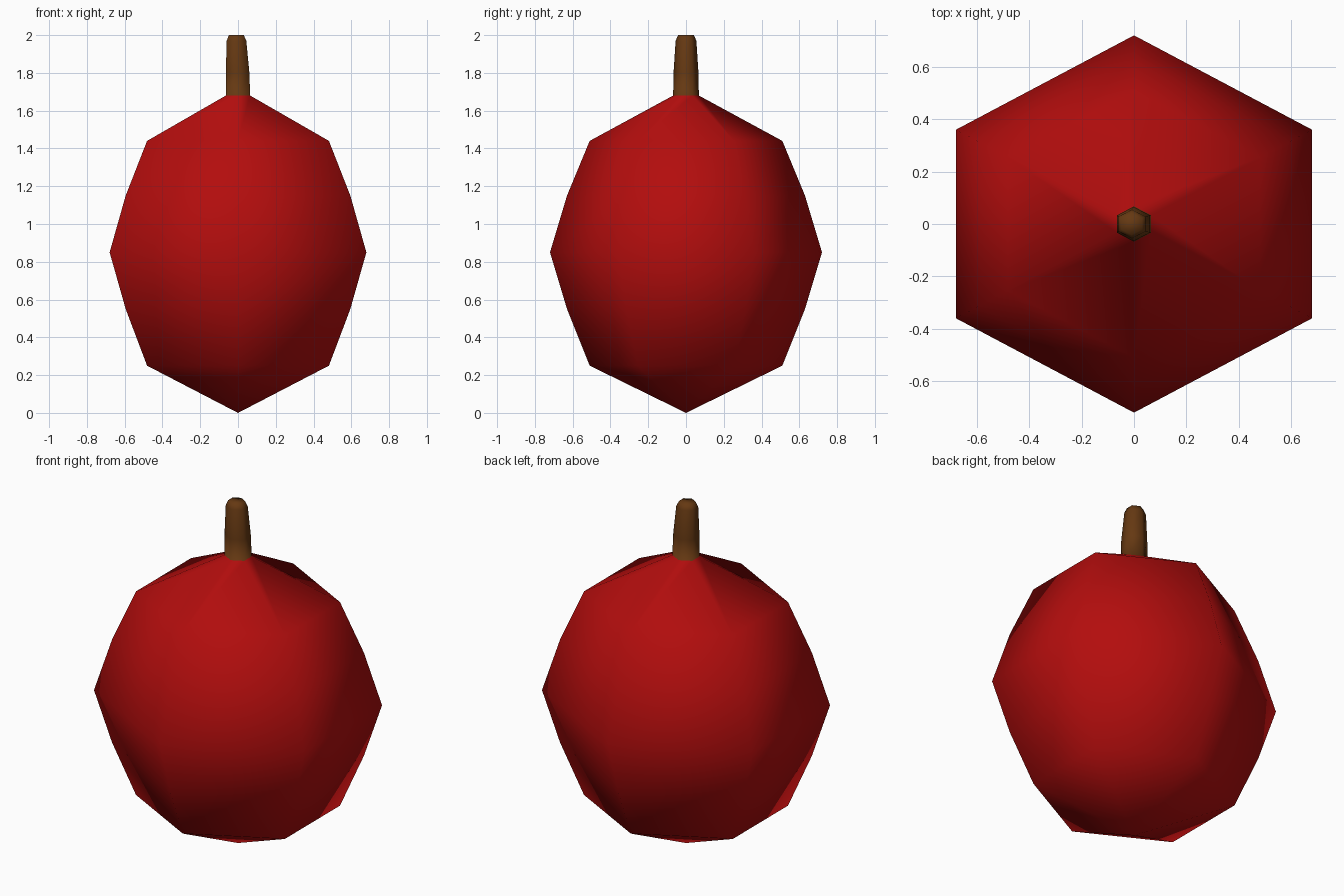
import bpy, bmesh, math

if "Cube" in bpy.data.objects:
    bpy.data.objects.remove(bpy.data.objects["Cube"])


def material(name, rgb):
    m = bpy.data.materials.new(name)
    m.diffuse_color = (*rgb, 1)
    m.use_nodes = True
    m.node_tree.nodes["Principled BSDF"].inputs["Base Color"].default_value = m.diffuse_color
    return m


SIDES = 6
X_STRETCH = 1.09          # hexagon is slightly wide in x
STEM_BASE = 1.68

# Profile rings: (radius, height, x shift)
body_rings = [(0.51, 0.25, 0), (0.63, 0.55, 0), (0.72, 0.85, 0),
              (0.63, 1.15, 0), (0.51, 1.44, 0), (0.068, STEM_BASE, 0)]
stem_rings = [(0.066, 1.80, -0.002), (0.055, 1.97, -0.008), (0.042, 2.0, -0.009)]

bm = bmesh.new()


def ring(radius, z, shift):
    verts = []
    for i in range(SIDES):
        a = math.pi / 2 + i * math.tau / SIDES
        verts.append(bm.verts.new((radius * X_STRETCH * math.cos(a) + shift,
                                   radius * math.sin(a), z)))
    return verts


# Body and stem form one continuous skin
rings = [ring(*r) for r in body_rings + stem_rings]
for low, high in zip(rings, rings[1:]):
    for i in range(SIDES):
        j = (i + 1) % SIDES
        bm.faces.new((low[i], low[j], high[j], high[i]))

# Pointed underside and stem cap
tip = bm.verts.new((0, 0, 0))
for i in range(SIDES):
    bm.faces.new((rings[0][(i + 1) % SIDES], rings[0][i], tip))
bm.faces.new(rings[-1])

# Red body, brown stem above the stem base
for f in bm.faces:
    f.smooth = True
    f.material_index = int(f.calc_center_median().z > STEM_BASE)
bmesh.ops.recalc_face_normals(bm, faces=bm.faces)

mesh = bpy.data.meshes.new("fruit_with_stem")
bm.to_mesh(mesh)
bm.free()
mesh.materials.append(material("deep red", (0.45, 0.004, 0.004)))
mesh.materials.append(material("stem brown", (0.13, 0.04, 0.006)))
obj = bpy.data.objects.new("fruit_with_stem", mesh)
bpy.context.collection.objects.link(obj)
